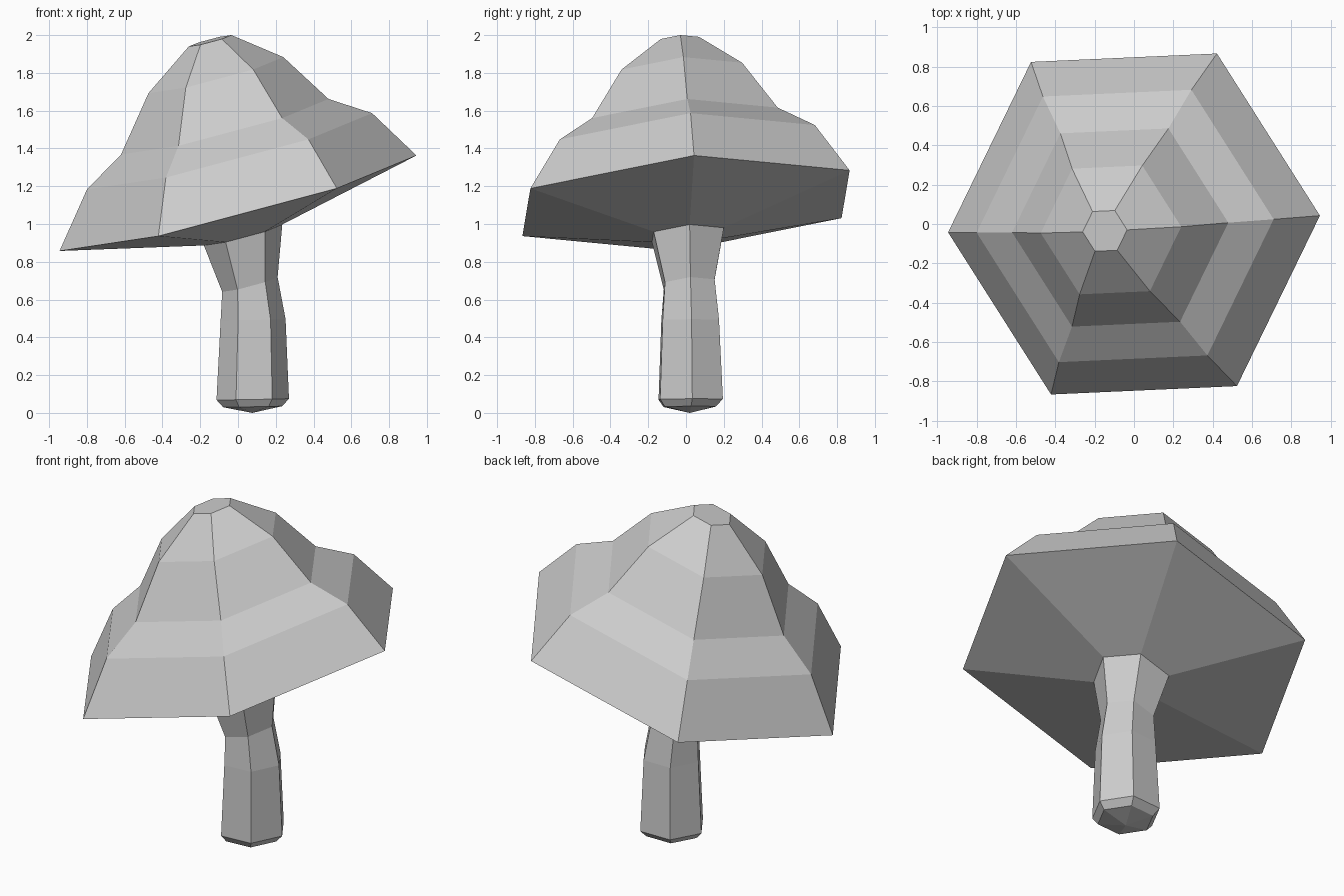
import bpy
import bmesh
from math import cos, sin, pi, radians
from mathutils import Matrix, Vector

cube = bpy.data.objects.get("Cube")
if cube:
    bpy.data.objects.remove(cube, do_unlink=True)

SIDES = 6
LEAN = 14.8  # tilt of the cap in degrees

grey = bpy.data.materials.new("plain_grey")
grey.use_nodes = True
grey.diffuse_color = (0.6, 0.6, 0.6, 1)
grey.node_tree.nodes["Principled BSDF"].inputs["Base Color"].default_value = (0.6, 0.6, 0.6, 1)


def ring(bm, centre, radius, lean):
    """Six-sided ring, leaned toward the right side of the model."""
    turn = (Matrix.Rotation(radians(-lean), 3, 'Y')
            @ Matrix.Rotation(radians(lean * 0.27), 3, 'X')
            @ Matrix.Rotation(radians(2.5), 3, 'Z'))
    angles = [2 * pi * i / SIDES for i in range(SIDES)]
    return [bm.verts.new(Vector(centre) + turn @ Vector((cos(a), sin(a), 0)) * radius)
            for a in angles]


def loft(name, sections, top=False, tip=None):
    """Skin a stack of rings; optionally close the top or end in a low tip."""
    bm = bmesh.new()
    rings = [ring(bm, *s) for s in sections]
    for low, high in zip(rings, rings[1:]):
        for i in range(SIDES):
            j = (i + 1) % SIDES
            bm.faces.new((low[i], low[j], high[j], high[i]))
    if top:
        bm.faces.new(rings[-1])
    if tip:
        point = bm.verts.new(tip)
        for i in range(SIDES):
            bm.faces.new((point, rings[0][(i + 1) % SIDES], rings[0][i]))
    mesh = bpy.data.meshes.new(name)
    bm.to_mesh(mesh)
    bm.free()
    mesh.materials.append(grey)
    obj = bpy.data.objects.new(name, mesh)
    bpy.context.collection.objects.link(obj)
    return obj


# Ring where the stem meets the underside of the cap
collar = ((0.027, 0.01, 0.942), 0.215, LEAN)

# Cap: conical underside, rim, then stepped bell up to a small flat crown
loft("mushroom_cap", [
    collar,
    ((0, 0, 1.11), 0.979, LEAN),
    ((-0.045, -0.01, 1.385), 0.782, LEAN),
    ((-0.07, -0.018, 1.515), 0.569, LEAN),
    ((-0.117, -0.03, 1.788), 0.37, LEAN),
    ((-0.148, -0.035, 1.97), 0.117, LEAN),
], top=True)

# Stem: bevelled foot, narrow waist, flared and bent toward the cap
loft("mushroom_stem", [
    ((0.078, 0.02, 0.033), 0.157, 1),
    ((0.078, 0.025, 0.072), 0.192, 1),
    ((0.08, 0.022, 0.493), 0.172, 1),
    ((0.063, 0.017, 0.68), 0.152, LEAN),
    collar,
], tip=(0.075, 0.02, 0))
